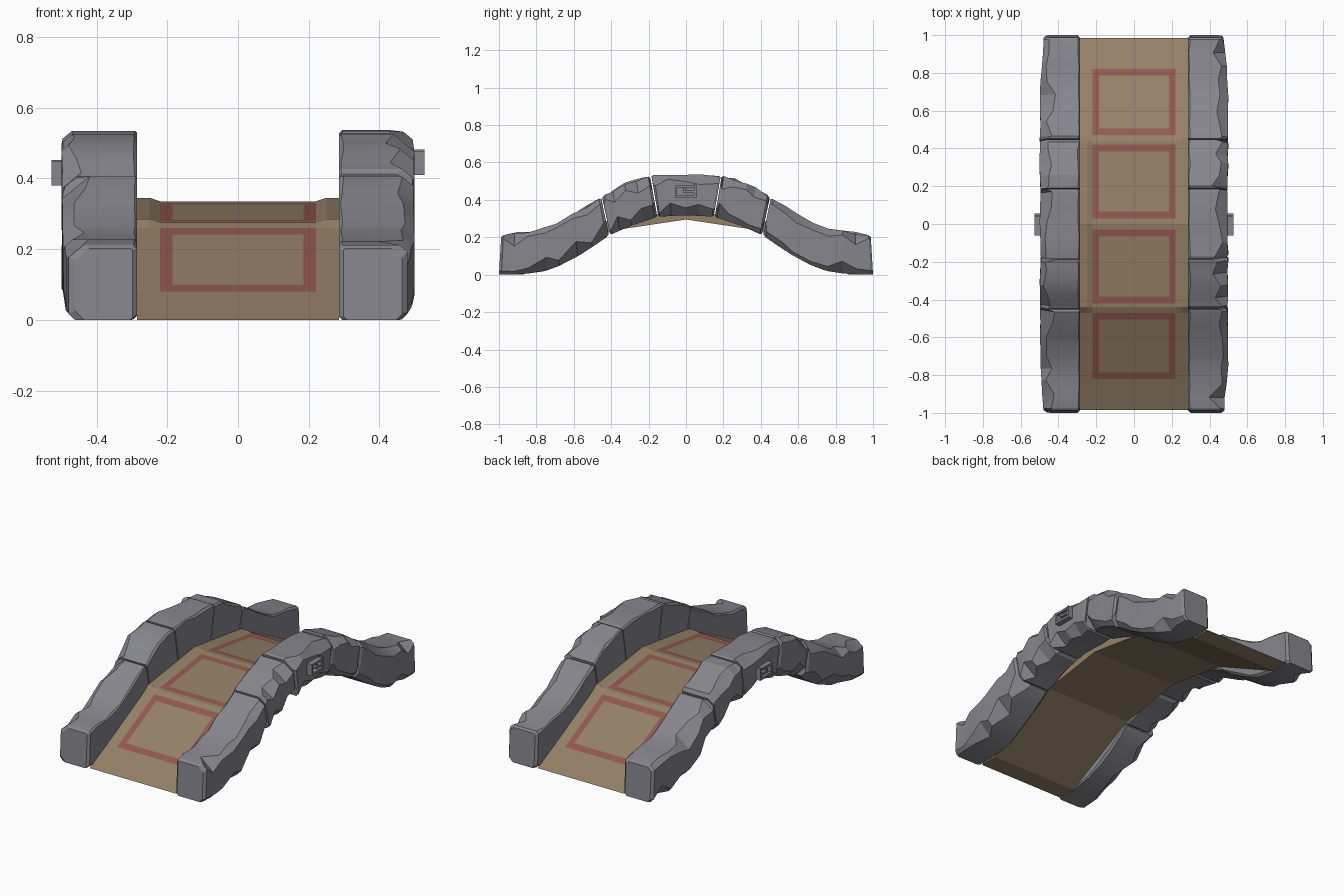
import bpy, bmesh, random
from mathutils import Vector

random.seed(7)
if "Cube" in bpy.data.objects:
    bpy.data.objects.remove(bpy.data.objects["Cube"], do_unlink=True)


def material(name, rgb):
    m = bpy.data.materials.new(name)
    m.use_nodes = True
    m.diffuse_color = (*rgb, 1)
    m.node_tree.nodes["Principled BSDF"].inputs["Base Color"].default_value = (*rgb, 1)
    return m


STONE = material("grey stone", (0.24, 0.238, 0.268))
TAN = material("tan deck", (0.295, 0.215, 0.135))
RED = material("faded red", (0.285, 0.095, 0.08))


def finish(bm, name, mats, smooth=False):
    bmesh.ops.recalc_face_normals(bm, faces=bm.faces)
    me = bpy.data.meshes.new(name)
    bm.to_mesh(me)
    bm.free()
    for m in mats:
        me.materials.append(m)
    ob = bpy.data.objects.new(name, me)
    bpy.context.collection.objects.link(ob)
    if smooth:
        bpy.ops.object.select_all(action='DESELECT')
        ob.select_set(True)
        bpy.context.view_layer.objects.active = ob
        bpy.ops.object.shade_smooth_by_angle(angle=0.4)
    return ob


def height(profile, y):
    """Piecewise linear height at |y| on a symmetric profile."""
    y = abs(y)
    for (a, za), (b, zb) in zip(profile, profile[1:]):
        if y <= b:
            return za + (zb - za) * (y - a) / (b - a)
    return profile[-1][1]


# Half profiles: (distance from the middle, height)
WALL_TOP = [(0, .532), (.17, .528), (.26, .508), (.35, .475), (.45, .41),
            (.6, .325), (.7, .268), (.82, .232), (1, .208)]
WALL_LOW = [(0, .318), (.15, .31), (.3, .26), (.41, .21), (.55, .115),
            (.65, .058), (.75, .02), (.87, .002), (1, 0)]
DECK_TOP = [(0, .335), (.44, .275), (.82, .08), (.985, 0)]
DECK_LOW = [(0, .295), (.4, .235), (.87, 0), (.985, 0)]


# Deck: grid with the painted frames cut in
def build_deck():
    bm = bmesh.new()
    half_x = [.185, .22, .25, .286]
    half_y = [.03, .065, .385, .42, .44, .47, .505, .785, .82, .985]
    xs = [-x for x in reversed(half_x)] + half_x
    ys = [-y for y in reversed(half_y)] + [0] + half_y

    def top(x, y):
        rim = .01 if abs(x) > .23 and abs(y) < .45 else 0
        return height(DECK_TOP, y) + rim

    grid = [[bm.verts.new((x, y, top(x, y))) for x in xs] for y in ys]
    for j in range(len(ys) - 1):
        for i in range(len(xs) - 1):
            f = bm.faces.new((grid[j][i], grid[j][i + 1], grid[j + 1][i + 1], grid[j + 1][i]))
            cx = abs(xs[i] + xs[i + 1]) / 2
            cy = abs(ys[j] + ys[j + 1]) / 2
            for lo, hi in ((.03, .42), (.47, .82)):
                outer = cx < .22 and lo < cy < hi
                inner = cx < .185 and lo + .035 < cy < hi - .035
                if outer and not inner:
                    f.material_index = 1
    # underside and edges
    low_y = [-y for y, z in reversed(DECK_LOW)] + [y for y, z in DECK_LOW[1:]]
    low = [[bm.verts.new((x, y, height(DECK_LOW, y))) for x in (xs[0], xs[-1])] for y in low_y]
    for a, b in zip(low, low[1:]):
        bm.faces.new((a[1], a[0], b[0], b[1]))
    for side, col in ((0, 0), (1, -1)):
        bm.faces.new([r[col] for r in grid] + [r[side] for r in reversed(low)])
    bmesh.ops.remove_doubles(bm, verts=bm.verts, dist=.0005)
    finish(bm, "bridge_deck", [TAN, RED])


# One rough wall stone lofted between two tilted seams
def build_stone(name, side, tops, lows, steps):
    bm = bmesh.new()
    stations = [.012 / abs(tops[1] - tops[0]) * k for k in (0, 1)]
    stations += [(i + random.uniform(-.2, .2)) / steps for i in range(1, steps)]
    stations += [1 - s for s in reversed(stations[:2])]
    rings = []
    for k, u in enumerate(stations):
        yt = tops[0] + (tops[1] - tops[0]) * u
        yb = lows[0] + (lows[1] - lows[0]) * u
        tip = k in (0, len(stations) - 1)
        end = abs(yt) > .95
        inset = (.014 if end else .008) if tip else 0
        zt = height(WALL_TOP, yt) - inset * .6
        zb = height(WALL_LOW, yb) + (0 if end else inset)
        if not end:
            zt += random.uniform(-.006, .009)
        xi = .285 + inset * (1 if end else 0)
        xo = .5 - inset - max(0, abs(yt) - .75) * .09 - random.uniform(0, .006)
        # chipped corners: inner low, inner top, outer top, outer low
        a, b = random.uniform(.004, .015), random.uniform(.004, .014)
        c, d = random.uniform(.015, .04), random.uniform(.015, .04)
        if not end and random.random() < .4:
            d += .045
        if not end and random.random() < .3:
            c += .03
        section = [(xi + a, zb), (xi, zb + a), (xi, zt - b), (xi + b, zt),
                   (xo - c * 1.2, zt), (xo, zt - c), (xo, zb + d), (xo - d, zb)]
        ring = []
        for x, z in section:
            v = (z - zb) / (zt - zb)
            ring.append(bm.verts.new((side * x, yb + (yt - yb) * v, z)))
        rings.append(ring)
    for r, s in zip(rings, rings[1:]):
        for i in range(8):
            j = (i + 1) % 8
            bm.faces.new((r[i], r[j], s[j], s[i]))
    bm.faces.new(rings[0])
    bm.faces.new(rings[-1])
    finish(bm, name, [STONE], True)


# Squared hook ornament on the outside of each keystone
def build_ornament(name, side, z0):
    bm = bmesh.new()
    w = .013
    bars = [(-.06, .04, .055, .055 + w), (-.06, -.06 + w, 0, .06), (-.06, .055, 0, w),
            (.055 - w, .055, 0, .072), (-.015, .05, .026, .026 + w),
            (-.015, -.015 + w, .026, .05)]
    for y1, y2, z1, z2 in bars:
        cube = bmesh.ops.create_cube(bm, size=1)["verts"]
        size = Vector((.04, y2 - y1, z2 - z1))
        mid = Vector((side * .507, (y1 + y2) / 2, z0 + (z1 + z2) / 2))
        for v in cube:
            v.co = v.co * size + mid
    finish(bm, name, [STONE])


build_deck()
SEAM_TOP = [-.988, -.45, -.187, .187, .45, .988]
SEAM_LOW = [-1, -.41, -.152, .152, .41, 1]
STONES = ["front_end", "front_shoulder", "keystone", "back_shoulder", "back_end"]
GAP = .003
for side, label, z0 in ((1, "left", .41), (-1, "right", .38)):
    for i, stone in enumerate(STONES):
        g1 = 0 if i == 0 else GAP
        g2 = 0 if i == 4 else GAP
        build_stone(f"{label}_{stone}_stone", side,
                    (SEAM_TOP[i] + g1, SEAM_TOP[i + 1] - g2),
                    (SEAM_LOW[i] + g1, SEAM_LOW[i + 1] - g2),
                    7 if i in (0, 4) else 4)
    build_ornament(f"{label}_ornament", side, z0)
